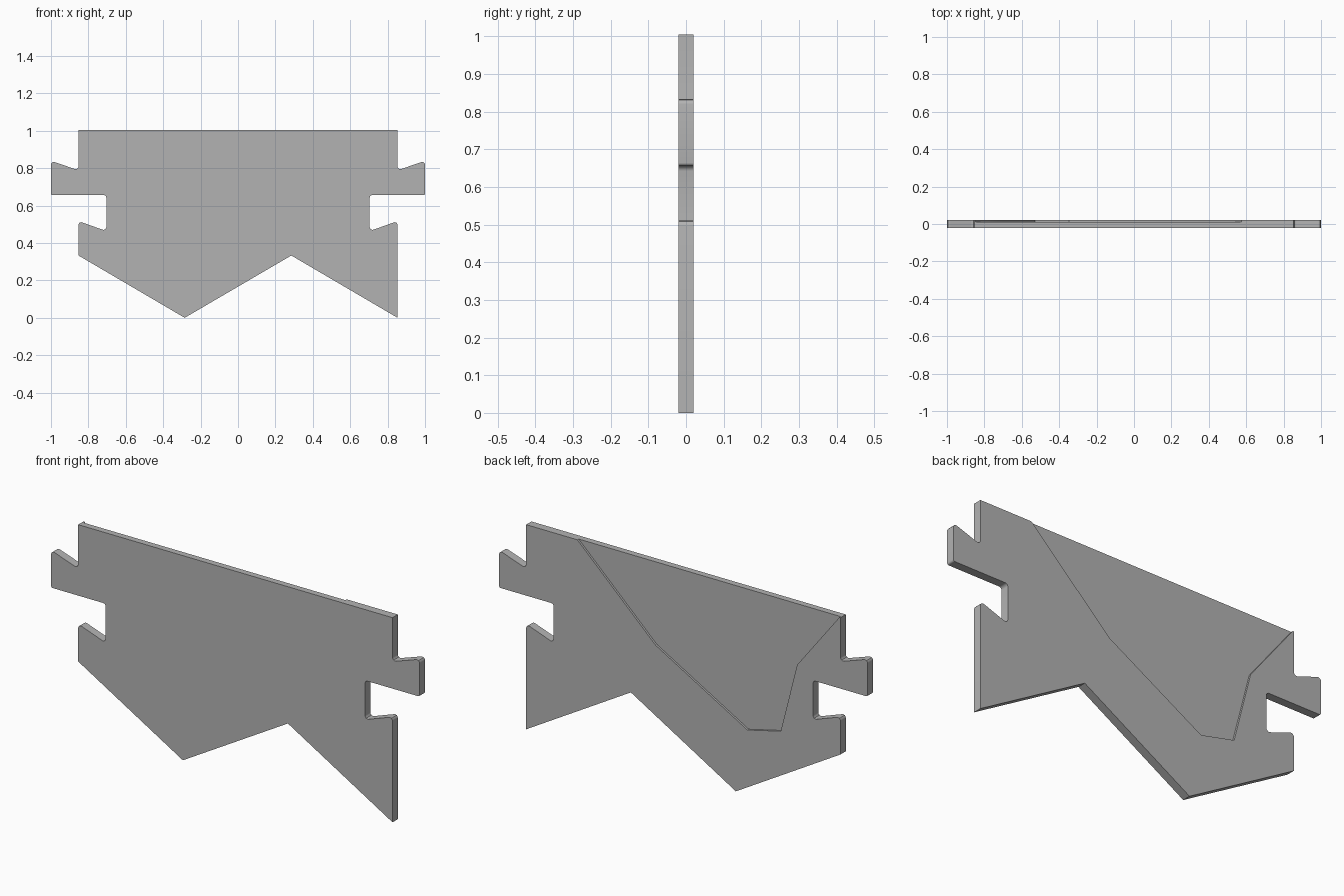
import bpy
import bmesh
from math import tan
from mathutils import Vector

cube = bpy.data.objects.get("Cube")
if cube:
    bpy.data.objects.remove(cube, do_unlink=True)

HALF = 0.0205    # half the sheet thickness
DEPTH = 0.010    # depth of the recess in the back
TOP = 1.004

grey = bpy.data.materials.new("plain grey")
grey.use_nodes = True
grey.diffuse_color = (0.45, 0.45, 0.45, 1)
grey.node_tree.nodes["Principled BSDF"].inputs["Base Color"].default_value = grey.diffuse_color


def rounded(corners, steps=4):
    """Replace each (x, z, radius) corner with a small arc."""
    out = []
    for i, (x, z, r) in enumerate(corners):
        p = Vector((x, z))
        if r == 0:
            out.append(p)
            continue
        a = (Vector(corners[i - 1][:2]) - p).normalized()
        b = (Vector(corners[(i + 1) % len(corners)][:2]) - p).normalized()
        cut = r / tan(a.angle(b) / 2)
        centre = p + (a + b).normalized() * (r * r + cut * cut) ** 0.5
        start, end = p + a * cut - centre, p + b * cut - centre
        for k in range(steps + 1):
            out.append(centre + start.lerp(end, k / steps).normalized() * r)
    return out


def slab(name, points, y0, y1):
    """Extrude an x-z profile from y0 to y1."""
    bm = bmesh.new()
    face = bm.faces.new([bm.verts.new((p[0], y0, p[1])) for p in points])
    ext = bmesh.ops.extrude_face_region(bm, geom=[face])
    verts = [v for v in ext["geom"] if isinstance(v, bmesh.types.BMVert)]
    bmesh.ops.translate(bm, vec=(0, y1 - y0, 0), verts=verts)
    bmesh.ops.recalc_face_normals(bm, faces=bm.faces)
    mesh = bpy.data.meshes.new(name)
    bm.to_mesh(mesh)
    bm.free()
    mesh.materials.append(grey)
    obj = bpy.data.objects.new(name, mesh)
    bpy.context.collection.objects.link(obj)
    return obj


# Side edge with the hooked tab and the notch below it, top to bottom
R = 0.014
side = [(0.853, TOP, 0), (0.853, 0.789, R), (1.0, 0.839, R), (1.0, 0.656, 0.008),
        (0.704, 0.656, R), (0.704, 0.464, R), (0.853, 0.517, R)]
left_edge = side + [(0.853, 0, 0)]
right_edge = [(-x, z, r) for x, z, r in reversed(side)]

# Zigzag lower edge joins the two sides
lower_edge = [(0.285, 0.333, 0), (-0.285, 0, 0), (-0.853, 0.333, 0)]
panel = slab("notched_panel", rounded(left_edge + lower_edge + right_edge), -HALF, HALF)

# Shallow recess cut into the back, open at the top
recess = [(0.575, 1.1), (0.575, TOP), (0.15, 0.60), (-0.348, 0.318),
          (-0.528, 0.36), (-0.618, 0.71), (-0.847, TOP), (-0.847, 1.1)]
cutter = slab("recess_cutter", recess, HALF - DEPTH, HALF + 0.1)
cutter.hide_render = True

bpy.ops.object.select_all(action='DESELECT')
bpy.context.view_layer.objects.active = panel
panel.select_set(True)
cut = panel.modifiers.new("recess", 'BOOLEAN')
cut.operation = 'DIFFERENCE'
cut.solver = 'EXACT'
cut.object = cutter
bpy.ops.object.modifier_apply(modifier=cut.name)
bpy.data.objects.remove(cutter, do_unlink=True)
bpy.ops.object.shade_smooth_by_angle(angle=0.5)
